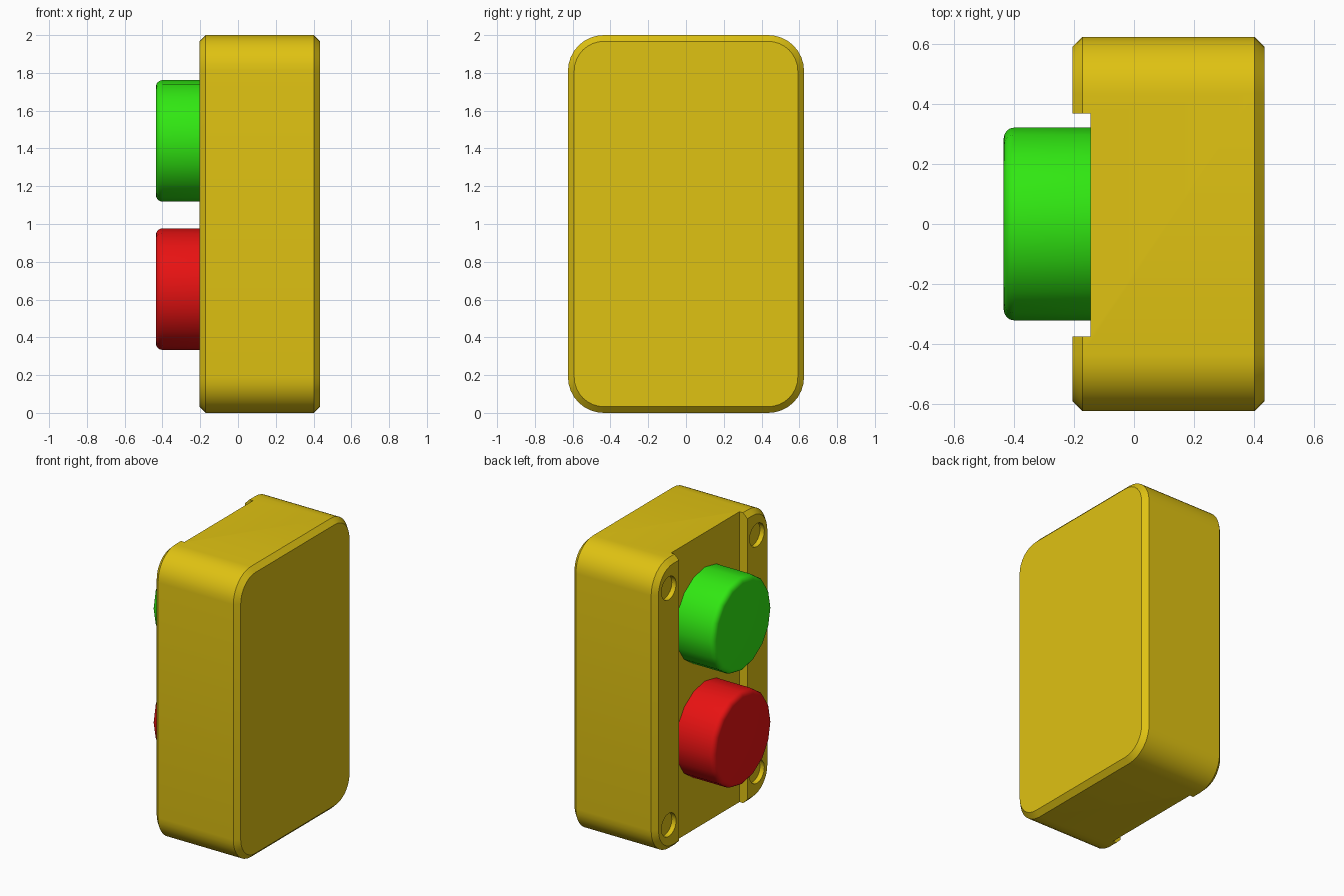
import bpy, bmesh, math
from mathutils import Matrix

if "Cube" in bpy.data.objects:
    bpy.data.objects.remove(bpy.data.objects["Cube"])


def material(name, rgb):
    m = bpy.data.materials.new(name)
    m.diffuse_color = (*rgb, 1)
    m.use_nodes = True
    m.node_tree.nodes["Principled BSDF"].inputs["Base Color"].default_value = m.diffuse_color
    return m


YELLOW = material("yellow", (0.74, 0.54, 0.006))
GREEN = material("green", (0.03, 0.80, 0.006))
RED = material("red", (0.80, 0.006, 0.006))


def make_object(name, bm, mat):
    bmesh.ops.recalc_face_normals(bm, faces=bm.faces)
    me = bpy.data.meshes.new(name)
    bm.to_mesh(me)
    bm.free()
    me.materials.append(mat)
    ob = bpy.data.objects.new(name, me)
    bpy.context.collection.objects.link(ob)
    return ob


def activate(ob):
    bpy.ops.object.select_all(action='DESELECT')
    ob.select_set(True)
    bpy.context.view_layer.objects.active = ob


def smooth(ob):
    activate(ob)
    bpy.ops.object.shade_smooth_by_angle(angle=math.radians(35))


def loft(rings):
    """Skin a list of closed rings and cap both ends."""
    bm = bmesh.new()
    loops = [[bm.verts.new(p) for p in r] for r in rings]
    n = len(loops[0])
    for a, b in zip(loops, loops[1:]):
        for i in range(n):
            j = (i + 1) % n
            bm.faces.new((a[i], a[j], b[j], b[i]))
    bm.faces.new(loops[0])
    bm.faces.new(loops[-1])
    return bm


def rounded_ring(x, inset, radius=0.19, steps=8):
    """Rounded rectangle in the yz plane."""
    pts = []
    for k, (sy, sz) in enumerate([(1, 1), (-1, 1), (-1, -1), (1, -1)]):
        for s in range(steps + 1):
            a = math.pi / 2 * (k + s / steps)
            r = radius - inset
            pts.append((x, sy * (0.625 - radius) + r * math.cos(a),
                        1 + sz * (1 - radius) + r * math.sin(a)))
    return pts


def circle_ring(x, z, r, y=0.0, n=16):
    return [(x, y + r * math.cos(2 * math.pi * i / n),
             z + r * math.sin(2 * math.pi * i / n)) for i in range(n)]


# Housing with chamfered rims
housing = make_object("housing", loft([
    rounded_ring(-0.205, 0.033), rounded_ring(-0.172, 0),
    rounded_ring(0.402, 0), rounded_ring(0.435, 0.033)]), YELLOW)

# Cutters: full-height channel between the rails, four shallow screw recesses
bm = bmesh.new()
bmesh.ops.create_cube(bm, size=1, matrix=Matrix.Translation((-0.345, -0.003, 1))
                      @ Matrix.Diagonal((0.40, 0.745, 2.4, 1)))
cutters = [make_object("channel_cutter", bm, YELLOW)]
for y in (-0.48, 0.48):
    for z in (0.185, 1.815):
        cutters.append(make_object("screw_cutter", loft(
            [circle_ring(x, z, 0.08, y) for x in (-0.3, -0.172)]), YELLOW))
for c in cutters:
    c.hide_render = True
    mod = housing.modifiers.new("cut", 'BOOLEAN')
    mod.operation = 'DIFFERENCE'
    mod.solver = 'EXACT'
    mod.object = c
    activate(housing)
    bpy.ops.object.modifier_apply(modifier=mod.name)
    bpy.data.objects.remove(c)
smooth(housing)

# Push buttons with rounded rims
for name, z, mat in (("start_button", 1.44, GREEN), ("stop_button", 0.655, RED)):
    R, b = 0.322, 0.036
    rings = [circle_ring(-0.14, z, R)]
    for s in range(5):
        a = math.pi / 2 * s / 4
        rings.append(circle_ring(-0.435 + b - b * math.sin(a), z,
                                 R - b + b * math.cos(a)))
    smooth(make_object(name, loft(rings), mat))
